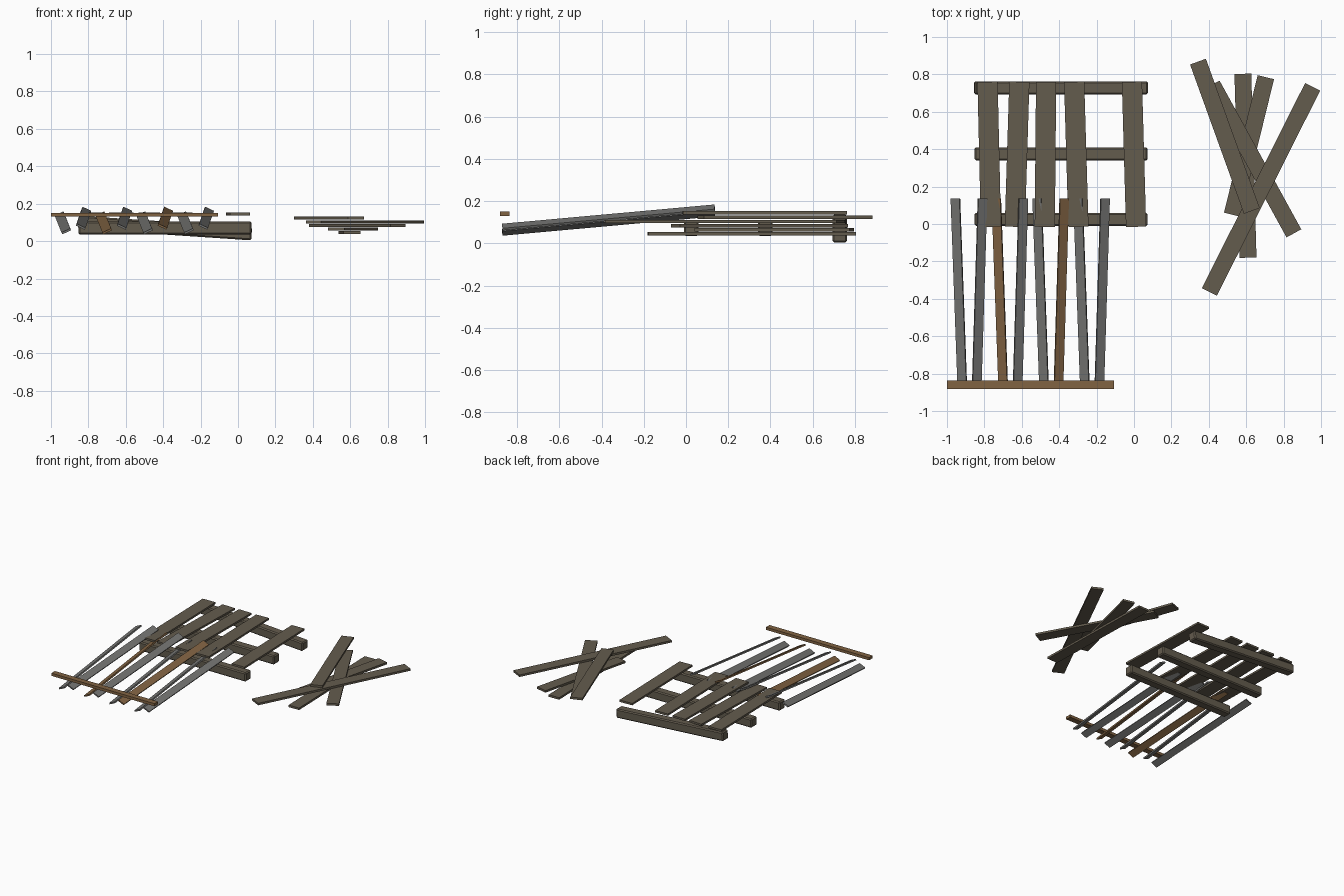
import bpy, bmesh, math
from mathutils import Matrix, Vector

if "Cube" in bpy.data.objects:
    bpy.data.objects.remove(bpy.data.objects["Cube"])


def material(name, color):
    m = bpy.data.materials.new(name)
    m.diffuse_color = (*color, 1)
    m.use_nodes = True
    m.node_tree.nodes["Principled BSDF"].inputs["Base Color"].default_value = m.diffuse_color
    return m


WEATHERED = material("weathered_wood", (0.127, 0.107, 0.076))
GREY = material("grey_wood", (0.175, 0.175, 0.168))
BROWN = material("warm_brown_wood", (0.22, 0.125, 0.055))


def board(name, start, end, width, thick, mat, roll=0.0, bevel=0.0):
    """Box whose long axis runs between two end centres, rolled about that axis."""
    a, b = Vector(start), Vector(end)
    along = (b - a).normalized()
    side = along.cross(Vector((0, 0, 1))).normalized()
    up = side.cross(along)
    r = math.radians(roll)
    s = side * math.cos(r) + up * math.sin(r)
    u = s.cross(along)
    rot = Matrix((s, along, u)).transposed().to_4x4()
    size = Matrix.Diagonal((width, (b - a).length, thick, 1))
    bm = bmesh.new()
    bmesh.ops.create_cube(bm, size=1, matrix=size)
    if bevel:
        bmesh.ops.bevel(bm, geom=bm.edges[:], offset=bevel, segments=1, affect='EDGES')
    mesh = bpy.data.meshes.new(name)
    bm.to_mesh(mesh)
    bm.free()
    mesh.materials.append(mat)
    obj = bpy.data.objects.new(name, mesh)
    obj.matrix_world = Matrix.Translation((a + b) / 2) @ rot
    bpy.context.collection.objects.link(obj)
    return obj


# Pallet beams: the rear one sags toward the right
for name, y, tilt in (("front_beam", 0.025, 0), ("middle_beam", 0.375, 0), ("rear_beam", 0.728, 0.031)):
    board(name, (-0.853, y, 0.07 + tilt), (0.073, y, 0.07 - tilt), 0.07, 0.07, WEATHERED, bevel=0.008)

# Pallet deck planks, slightly crooked, one missing
for i, (front_x, rear_x) in enumerate(((-0.765, -0.783), (-0.637, -0.613), (-0.477, -0.47),
                                       (-0.297, -0.32), (0.011, -0.011))):
    board(f"deck_plank_{i + 1}", (front_x, -0.015, 0.145), (rear_x, 0.76, 0.145), 0.108, 0.015, WEATHERED)

# Fallen fence pickets, alternating in lean and roll
for i in range(8):
    pair, odd = divmod(i, 2)
    if odd:
        front, rear, low, high, roll = -0.841, -0.81, 0.077, 0.168, -25
    else:
        front, rear, low, high, roll = -0.918, -0.955, 0.052, 0.143, 25
    shift = 0.2185 * pair
    board(f"picket_{i + 1}", (front + shift, -0.87, low), (rear + shift, 0.136, high),
          0.052, 0.011, BROWN if i in (2, 5) else GREY, roll)

# Fence rail
board("fence_rail", (-1.0, -0.859, 0.141), (-0.107, -0.859, 0.141), 0.044, 0.021, BROWN)

# Loose plank pile, bottom to top
pile = (((0.61, -0.18), (0.582, 0.803)), ((0.525, 0.05), (0.705, 0.785)),
        ((0.855, -0.05), (0.418, 0.745)), ((0.403, -0.363), (0.955, 0.733)),
        ((0.63, 0.07), (0.342, 0.868)))
for i, (a, b) in enumerate(pile):
    z = 0.045 + 0.0195 * i
    board(f"loose_plank_{i + 1}", (*a, z), (*b, z), 0.09, 0.016, WEATHERED)
